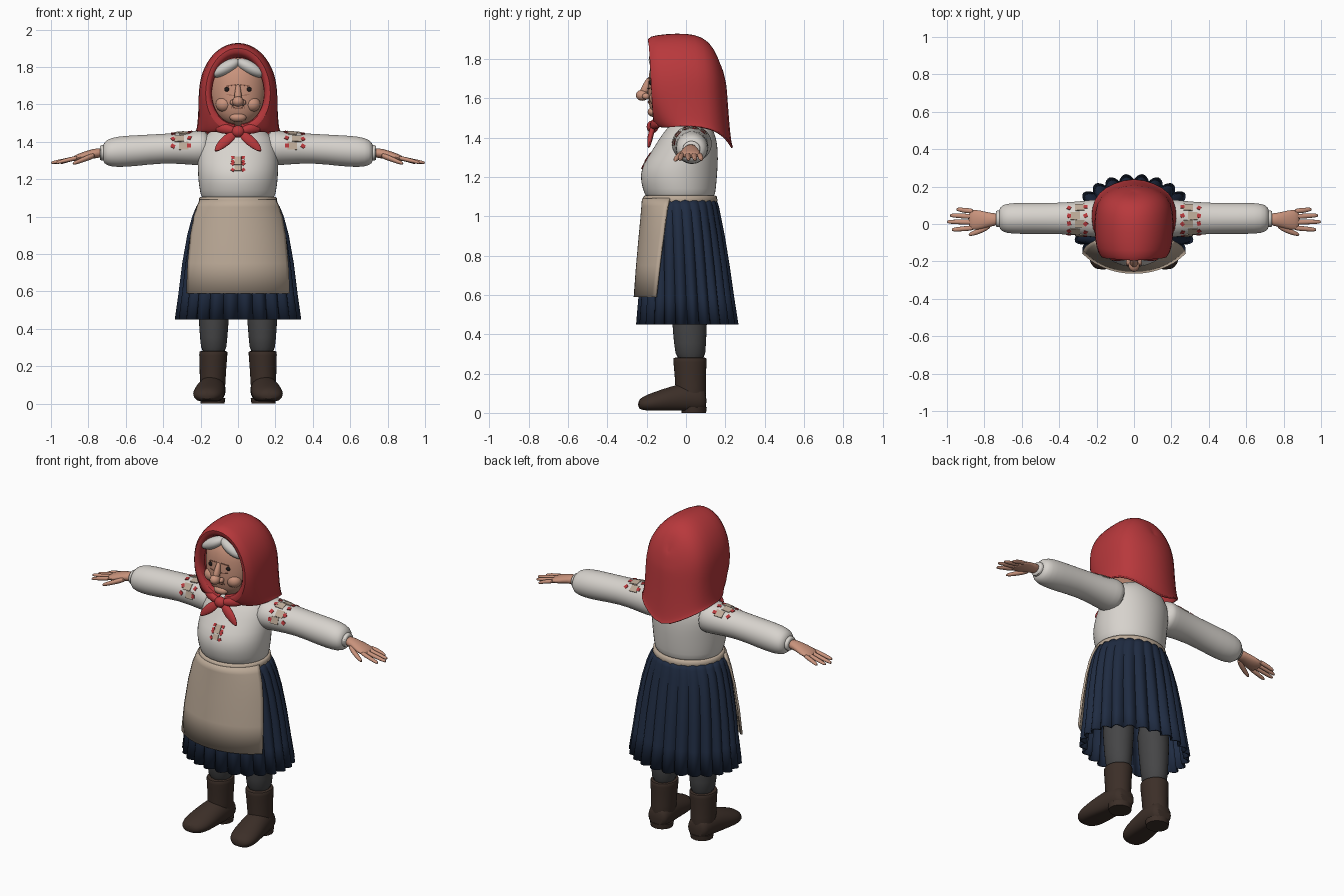
import bpy, bmesh
from math import sin, cos, pi, radians
from mathutils import Vector, Matrix
from mathutils.bvhtree import BVHTree

if "Cube" in bpy.data.objects:
    bpy.data.objects.remove(bpy.data.objects["Cube"])


def material(name, *rgb):
    m = bpy.data.materials.new(name)
    m.use_nodes = True
    m.diffuse_color = (*rgb, 1)
    bsdf = m.node_tree.nodes["Principled BSDF"]
    bsdf.inputs["Base Color"].default_value = (*rgb, 1)
    bsdf.inputs["Roughness"].default_value = 0.8
    return m


RED = material("scarf red", 0.48, 0.04, 0.045)
WHITE = material("blouse white", 0.68, 0.65, 0.61)
BEIGE = material("apron beige", 0.50, 0.40, 0.31)
NAVY = material("skirt navy", 0.014, 0.025, 0.055)
GREY = material("stocking grey", 0.06, 0.06, 0.062)
BROWN = material("boot brown", 0.045, 0.028, 0.021)
SKIN = material("skin", 0.58, 0.29, 0.20)
FOLD = material("skin fold", 0.30, 0.13, 0.085)
HAIR = material("hair grey", 0.62, 0.60, 0.57)
DARK = material("eye dark", 0.015, 0.012, 0.012)
made = []


def finish(name, bm, mat, subdiv=0, thick=0):
    me = bpy.data.meshes.new(name)
    bmesh.ops.recalc_face_normals(bm, faces=bm.faces)
    bm.to_mesh(me)
    bm.free()
    me.materials.append(mat)
    ob = bpy.data.objects.new(name, me)
    bpy.context.collection.objects.link(ob)
    if subdiv:
        mod = ob.modifiers.new("smooth", 'SUBSURF')
        mod.levels = mod.render_levels = subdiv
    if thick:
        mod = ob.modifiers.new("thickness", 'SOLIDIFY')
        mod.thickness, mod.offset = thick, 0
    made.append(ob)
    return ob


def surface(name, rows, mat, closed=True, caps=True, subdiv=0, thick=0):
    """Skin rows of points, either as a closed tube or as an open sheet."""
    bm = bmesh.new()
    grid = [[bm.verts.new(p) for p in row] for row in rows]
    n = len(grid[0])
    for a, b in zip(grid, grid[1:]):
        for i in range(n if closed else n - 1):
            j = (i + 1) % n
            bm.faces.new((a[i], a[j], b[j], b[i]))
    if closed and caps:
        bm.faces.new(grid[0])
        bm.faces.new(grid[-1])
    bmesh.ops.remove_doubles(bm, verts=bm.verts, dist=0.0005)
    return finish(name, bm, mat, subdiv, thick)


def loft(name, axis, rings, mat, side=1, n=16, subdiv=1, floor=0.0):
    """Ellipses (position, centre u, centre v, radius u, radius v) along an axis."""
    rows = []
    for p, cu, cv, ru, rv in rings:
        row = []
        for i in range(n):
            u, v = cu + ru * cos(2 * pi * i / n), cv + rv * sin(2 * pi * i / n)
            x, y, z = {'x': (p, u, v), 'y': (u, p, v), 'z': (u, v, p)}[axis]
            row.append((side * x, y, max(z, floor)))
        rows.append(row)
    return surface(name, rows, mat, subdiv=subdiv)


def blob(name, loc, radii, mat, tilt=0):
    bm = bmesh.new()
    m = Matrix.Translation(loc) @ Matrix.Rotation(tilt, 4, 'Y') @ Matrix.Diagonal((*radii, 1))
    bmesh.ops.create_uvsphere(bm, u_segments=20, v_segments=12, radius=1, matrix=m)
    return finish(name, bm, mat)


def plates(name, target, specs, mat):
    """Thin plates (x, y, z, width, height, roll) laid on the target's surface."""
    dg = bpy.context.evaluated_depsgraph_get()
    tree = BVHTree.FromObject(target, dg)
    bm = bmesh.new()
    for x, y, z, w, h, roll in specs:
        loc, nor, _, _ = tree.find_nearest(Vector((x, y, z)))
        t = (Vector((1, 0, 0)) - nor * nor.x).normalized()
        m = Matrix((t, nor.cross(t), nor)).transposed().to_4x4()
        m = Matrix.Translation(loc) @ m @ Matrix.Rotation(roll, 4, 'Z')
        bmesh.ops.create_cube(bm, size=1, matrix=m @ Matrix.Diagonal((w, h, 0.006, 1)))
    return finish(name, bm, mat)


# Blouse body and waistband
blouse = loft("blouse_body", 'z', [
    (1.08, 0, -.03, .19, .17), (1.11, 0, -.03, .2, .18), (1.17, 0, -.038, .212, .195),
    (1.25, 0, -.035, .218, .198), (1.33, 0, -.005, .215, .17), (1.4, 0, .01, .205, .145),
    (1.45, 0, .02, .16, .115), (1.5, 0, .02, .08, .07)], WHITE, n=24)
loft("waistband", 'z', [(1.07, 0, -.03, .206, .186), (1.08, 0, -.03, .21, .19),
                        (1.1, 0, -.03, .207, .187), (1.105, 0, -.03, .2, .18)], BEIGE, n=32, subdiv=0)

# Pleated skirt and the apron that follows its front
profile = [(1.09, .2, -.21, .15), (1.05, .222, -.212, .165), (1.0, .243, -.215, .175),
           (.9, .27, -.222, .195), (.75, .297, -.232, .22), (.59, .317, -.24, .243),
           (.45, .337, -.252, .265)]


def skirt_point(row, a, grow):
    z, w, front, back = row
    mid, depth = (front + back) / 2, (back - front) / 2
    return ((w + grow) * sin(a), mid - (depth + grow) * cos(a), z)


pleats, steps = 24, 8
rows = []
for row in profile:
    amp = .006 + .042 * (1.09 - row[0])
    ring = []
    for i in range(pleats * steps):
        a = 2 * pi * i / (pleats * steps)
        ring.append(skirt_point(row, a, -amp * (1 - abs(sin(a * pleats / 2)))))
    rows.append(ring)
surface("skirt", rows, NAVY, caps=False, thick=.008)

rows = []
for row in profile[:6]:
    t = (1.09 - row[0]) / .5
    half = radians(74 - 20 * t ** .6)
    rows.append([skirt_point(row, half * (i / 12 - 1), .008 + .012 * t) for i in range(25)])
surface("apron", rows, BEIGE, closed=False, thick=.012)

# Head and face
head = loft("head", 'z', [
    (1.42, 0, .01, .06, .06), (1.495, 0, -.06, .065, .07), (1.51, 0, -.08, .09, .085),
    (1.55, 0, -.07, .125, .118), (1.61, 0, -.055, .15, .142), (1.68, 0, -.05, .158, .142),
    (1.76, 0, -.05, .152, .138), (1.82, 0, -.04, .125, .115), (1.86, 0, -.03, .06, .06)], SKIN, n=24)
loft("nose_bridge", 'z', [(1.71, 0, -.185, .012, .01), (1.67, 0, -.2, .016, .02),
                          (1.62, 0, -.215, .026, .03)], SKIN)
blob("nose_tip", (0, -.222, 1.615), (.03, .033, .028), SKIN)
blob("chin", (0, -.165, 1.53), (.045, .03, .025), SKIN)
plates("mouth", head, [(0, -.3, 1.567, .055, .007, 0), (.032, -.3, 1.57, .02, .005, .5),
                       (-.032, -.3, 1.57, .02, .005, -.5)], FOLD)
folds = []
for s in (-1, 1):
    side = "left" if s > 0 else "right"
    blob(side + "_nostril", (s * .027, -.203, 1.61), (.016, .02, .016), SKIN)
    blob(side + "_cheek", (s * .075, -.145, 1.6), (.045, .042, .04), SKIN)
    blob(side + "_eye", (s * .06, -.181, 1.68), (.013, .008, .012), DARK)
    blob(side + "_hair_sweep", (s * .066, -.143, 1.795), (.085, .047, .036), HAIR, s * .48)
    folds += [(s * .06, -.3, 1.71, .05, .006, -s * .12), (s * .062, -.3, 1.656, .042, .004, s * .1),
              (s * .1, -.3, 1.69, .022, .004, s * .9), (s * .05, -.3, 1.585, .004, .04, s * .4)]
plates("face_folds", head, folds, FOLD)

# Headscarf: hoops from the lining, over the brim, to the hanging back point
# (y top, y bottom, top z, half width, bottom half width, bottom z)
hoops = [(-.13, -.12, 1.855, .145, .015, 1.49), (-.175, -.155, 1.865, .148, .015, 1.49),
         (-.205, -.165, 1.905, .172, .02, 1.465), (-.15, -.115, 1.92, .198, .17, 1.45),
         (-.05, -.03, 1.928, .207, .222, 1.46), (.04, .09, 1.925, .205, .225, 1.455),
         (.115, .165, 1.89, .18, .19, 1.43), (.155, .215, 1.81, .105, .11, 1.385),
         (.175, .245, 1.74, 0, 0, 1.33)]
rows = []
for yt, yb, top, w, bw, bz in hoops:
    half = []
    for i in range(13):
        a = i / 12 * pi
        mid = 1.66
        if a <= pi / 2:
            x, z = w * sin(a), mid + (top - mid) * cos(a)
        else:
            x, z = bw + (w - bw) * sin(a), mid + (mid - bz) * cos(a)
        half.append((x, yt + (yb - yt) * i / 12, z))
    rows.append([(-x, y, z) for x, y, z in half[:0:-1]] + half)
surface("headscarf", rows, RED, closed=False, subdiv=1, thick=.01)
blob("scarf_knot", (0, -.17, 1.455), (.036, .03, .032), RED)

chest, sleeve_red, sleeve_tan = [], {}, {}
for s in (-1, 1):
    side = "left" if s > 0 else "right"
    # Scarf ends
    loft(side + "_scarf_end", 'z', [
        (1.47, .005, -.16, .014, .012), (1.435, .04, -.175, .038, .016),
        (1.385, .08, -.185, .042, .014), (1.345, .12, -.19, .008, .006)], RED, s)
    loft(side + "_scarf_fold", 'x', [
        (0, -.165, 1.455, .02, .016), (.06, -.165, 1.47, .022, .03), (.13, -.13, 1.475, .02, .025)],
        RED, s)
    # Sleeve with cuff
    sleeve = loft(side + "_sleeve", 'x', [
        (.15, .03, 1.365, .1, .09), (.2, .03, 1.37, .105, .098), (.26, .03, 1.365, .095, .088),
        (.4, .03, 1.365, .083, .078), (.55, .03, 1.352, .084, .084), (.65, .03, 1.346, .084, .084),
        (.705, .03, 1.342, .075, .07), (.725, .03, 1.34, .046, .043)], WHITE, s, n=20)
    loft(side + "_cuff", 'x', [(.71, .028, 1.342, .042, .038), (.715, .028, 1.342, .046, .042),
                               (.735, .027, 1.341, .046, .042), (.74, .027, 1.341, .04, .036)], WHITE, s)
    # Embroidery on the sleeve
    reds, tans = [], []
    for k, deg in enumerate((50, 80, 110, 140, 170)):
        y, z = .03 + .2 * cos(radians(deg)), 1.365 + .2 * sin(radians(deg))
        for j, x in enumerate((.275, .355)):
            reds.append((s * x, y, z, .022, .02, .4 * k + j))
        tans.append((s * (.3 + .025 * (k % 2)), y, z, .05, .042, 0))
    plates(side + "_sleeve_red_stitching", sleeve, reds, RED)
    plates(side + "_sleeve_tan_stitching", sleeve, tans, BEIGE)
    chest += [(s * .035, -.3, z, .016, .018, s * z * 9) for z in (1.29, 1.33, 1.36, 1.39)]
    # Hand
    loft(side + "_palm", 'x', [
        (.72, .025, 1.342, .034, .028), (.77, .023, 1.338, .036, .026), (.82, .022, 1.325, .052, .024),
        (.865, .022, 1.313, .056, .019), (.885, .022, 1.308, .045, .012)], SKIN, s)
    fingers = [(.068, .078, .95), (.039, .046, .985), (.009, .012, 1.0), (-.02, -.03, .975)]
    for name, (y0, y1, tip) in zip(("little", "ring", "middle", "index"), fingers):
        loft(f"{side}_{name}_finger", 'x', [
            (.85, y0, 1.317, .015, .014), (.91, (y0 + y1) / 2, 1.303, .014, .012),
            (tip - .012, y1, 1.29, .012, .01), (tip, y1, 1.287, .006, .005)], SKIN, s, n=10)
    loft(side + "_thumb", 'x', [
        (.76, 0, 1.33, .02, .018), (.81, -.03, 1.312, .019, .016), (.865, -.052, 1.29, .014, .013),
        (.885, -.057, 1.283, .007, .006)], SKIN, s, n=10)
    # Stocking and boot
    loft(side + "_stocking", 'z', [(.25, .13, .025, .068, .075), (.35, .13, .02, .074, .083),
                                   (.48, .13, .018, .085, .092), (.7, .12, .015, .095, .1)], GREY, s)
    loft(side + "_boot_shaft", 'z', [
        (.03, .138, .025, .066, .076), (.1, .136, .025, .07, .08), (.18, .134, .022, .072, .08),
        (.272, .132, .02, .078, .088), (.28, .132, .02, .077, .087), (.282, .132, .02, .06, .07)], BROWN, s)
    loft(side + "_boot_foot", 'y', [
        (.105, .135, .06, .05, .05), (.08, .135, .07, .068, .075), (0, .14, .075, .076, .08),
        (-.08, .15, .065, .082, .07), (-.16, .158, .052, .086, .055), (-.215, .164, .045, .072, .042),
        (-.245, .166, .042, .035, .02)], BROWN, s, n=20, floor=.012)
    loft(side + "_boot_heel", 'z', [(0, .136, .04, .064, .062), (.03, .136, .04, .068, .066)],
         BROWN, s, n=20, subdiv=0)

# Embroidery on the chest
plates("chest_tan_stitching", blouse, [(0, -.3, z, .035, .03, 0) for z in (1.3, 1.34, 1.38)], BEIGE)
plates("chest_red_stitching", blouse, chest, RED)

# Smooth shading that keeps creases
for ob in bpy.context.selected_objects:
    ob.select_set(False)
for ob in made:
    ob.select_set(True)
bpy.context.view_layer.objects.active = made[0]
bpy.ops.object.shade_smooth_by_angle(angle=radians(50))
